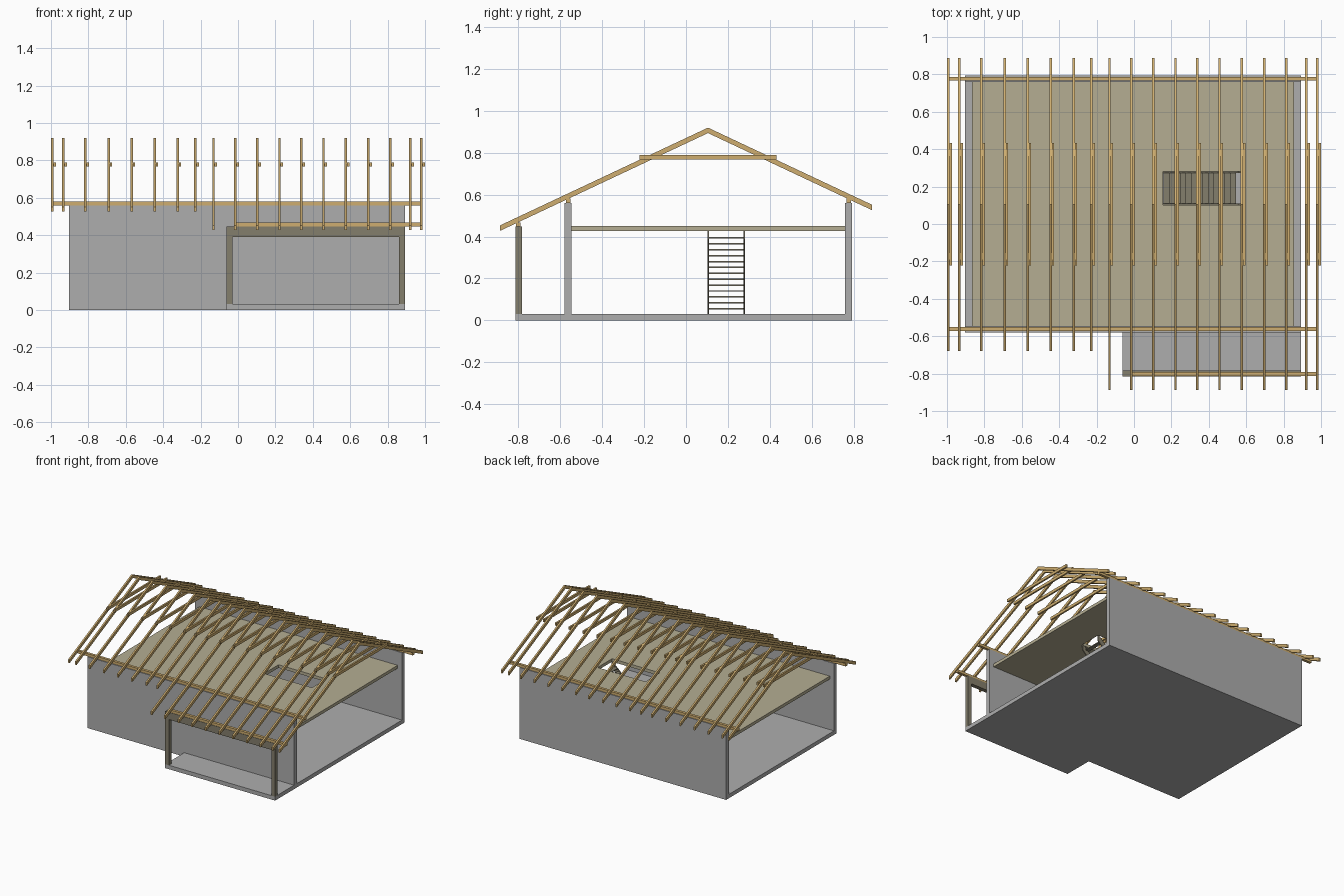
import bpy, bmesh

if "Cube" in bpy.data.objects:
    bpy.data.objects.remove(bpy.data.objects["Cube"])


def material(name, rgb):
    m = bpy.data.materials.new(name)
    m.diffuse_color = (*rgb, 1)
    m.use_nodes = True
    m.node_tree.nodes["Principled BSDF"].inputs["Base Color"].default_value = m.diffuse_color
    return m


CONCRETE = material("concrete_grey", (0.42, 0.42, 0.42))
TIMBER = material("light_timber", (0.62, 0.42, 0.16))
BOARD = material("floor_beige", (0.46, 0.42, 0.29))
FRAME = material("weathered_brown", (0.23, 0.21, 0.15))


def finish(name, bm, mat):
    bmesh.ops.recalc_face_normals(bm, faces=bm.faces)
    me = bpy.data.meshes.new(name)
    bm.to_mesh(me)
    bm.free()
    me.materials.append(mat)
    ob = bpy.data.objects.new(name, me)
    bpy.context.collection.objects.link(ob)
    return ob


def extrude(bm, pts, vec):
    face = bm.faces.new([bm.verts.new(p) for p in pts])
    new = bmesh.ops.extrude_face_region(bm, geom=[face])["geom"]
    bmesh.ops.translate(bm, vec=vec, verts=[v for v in new if isinstance(v, bmesh.types.BMVert)])


def add_box(bm, x0, x1, y0, y1, z0, z1):
    extrude(bm, [(x0, y0, z0), (x1, y0, z0), (x1, y1, z0), (x0, y1, z0)], (0, 0, z1 - z0))


def box(name, mat, *dims):
    bm = bmesh.new()
    add_box(bm, *dims)
    return finish(name, bm, mat)


L, R = -0.904, 0.893          # ends of the house
SLAB, WALL_TOP = 0.031, 0.56
PORCH_L, PORCH_F, PORCH_TOP = -0.062, -0.815, 0.447
FRONT, BACK = -0.579, 0.793

# L-shaped ground slab
bm = bmesh.new()
extrude(bm, [(L, FRONT, 0), (PORCH_L, FRONT, 0), (PORCH_L, PORCH_F, 0),
             (R, PORCH_F, 0), (R, BACK, 0), (L, BACK, 0)], (0, 0, SLAB))
finish("ground_slab", bm, CONCRETE)

# Long walls, open at both gable ends
box("front_wall", CONCRETE, L, R, FRONT, FRONT + 0.033, SLAB, WALL_TOP)
box("back_wall", CONCRETE, L, R, BACK - 0.033, BACK, SLAB, WALL_TOP)

# Upper floor with a stair opening: 3 x 3 cells without the middle one
HX0, HX1, HY0, HY1 = 0.155, 0.571, 0.102, 0.282
xs = [-0.867, HX0, HX1, 0.855]
ys = [FRONT + 0.033, HY0, HY1, BACK - 0.033]
bm = bmesh.new()
grid = [[bm.verts.new((x, y, 0.427)) for y in ys] for x in xs]
cells = [bm.faces.new((grid[i][j], grid[i + 1][j], grid[i + 1][j + 1], grid[i][j + 1]))
         for i in range(3) for j in range(3) if (i, j) != (1, 1)]
new = bmesh.ops.extrude_face_region(bm, geom=cells)["geom"]
bmesh.ops.translate(bm, vec=(0, 0, 0.024), verts=[v for v in new if isinstance(v, bmesh.types.BMVert)])
finish("upper_floor", bm, BOARD)

# Open stair rising towards +x
STEPS = 14
run, rise = (HX1 - HX0) / STEPS, (0.425 - SLAB) / STEPS
for name, y in (("stair_stringer_front", HY0), ("stair_stringer_back", HY1 - 0.008)):
    bm = bmesh.new()
    extrude(bm, [(HX0, y, SLAB), (HX0 + 0.035, y, SLAB), (HX1, y, 0.385),
                 (HX1, y, 0.427), (HX1 - 0.01, y, 0.427), (HX0, y, SLAB + 0.03)], (0, 0.008, 0))
    finish(name, bm, FRAME)
bm = bmesh.new()
for i in range(STEPS - 1):
    x, z = HX0 + 0.002 + i * run, SLAB + (i + 1) * rise
    add_box(bm, x, x + run + 0.002, HY0 + 0.008, HY1 - 0.008, z - 0.007, z)
finish("stair_treads", bm, FRAME)

# Porch frame: two posts and a beam
PB = PORCH_F + 0.031
box("porch_post_left", FRAME, PORCH_L, PORCH_L + 0.032, PORCH_F, PB, SLAB, 0.39)
box("porch_post_right", FRAME, R - 0.032, R, PORCH_F, PB, SLAB, 0.39)
box("porch_beam", FRAME, PORCH_L, R, PORCH_F, PB, 0.39, PORCH_TOP)

# Timber plates carrying the rafters
box("front_wall_plate", TIMBER, -1.0, 0.982, -0.573, -0.552, WALL_TOP, 0.581)
box("back_wall_plate", TIMBER, -1.0, 0.982, 0.766, 0.787, WALL_TOP, 0.581)
box("porch_plate", TIMBER, -0.02, 0.982, -0.812, -0.791, PORCH_TOP, 0.467)

# Rafter pairs, with a collar tie beside each one
RIDGE_Y, RIDGE_Z, SLOPE, DEPTH, T = 0.105, 0.92, 0.47, 0.026, 0.013
RAFTER_X = [-0.9935, -0.934, -0.816, -0.692, -0.569, -0.446, -0.323, -0.228, -0.131, -0.014,
            0.104, 0.222, 0.339, 0.457, 0.577, 0.697, 0.815, 0.921, 0.9805]


def top(y):
    return RIDGE_Z - SLOPE * abs(y - RIDGE_Y)


rafters, ties = bmesh.new(), bmesh.new()
for x in RAFTER_X:
    eave = -0.888 if x > -0.2 else -0.679
    line = [eave, RIDGE_Y, 0.887]
    pts = [(x - T / 2, y, top(y)) for y in line] + [(x - T / 2, y, top(y) - DEPTH) for y in reversed(line)]
    extrude(rafters, pts, (T, 0, 0))
    add_box(ties, x + T / 2, x + T * 1.5, -0.222, 0.433, 0.768, 0.79)
finish("rafters", rafters, TIMBER)
finish("collar_ties", ties, TIMBER)
